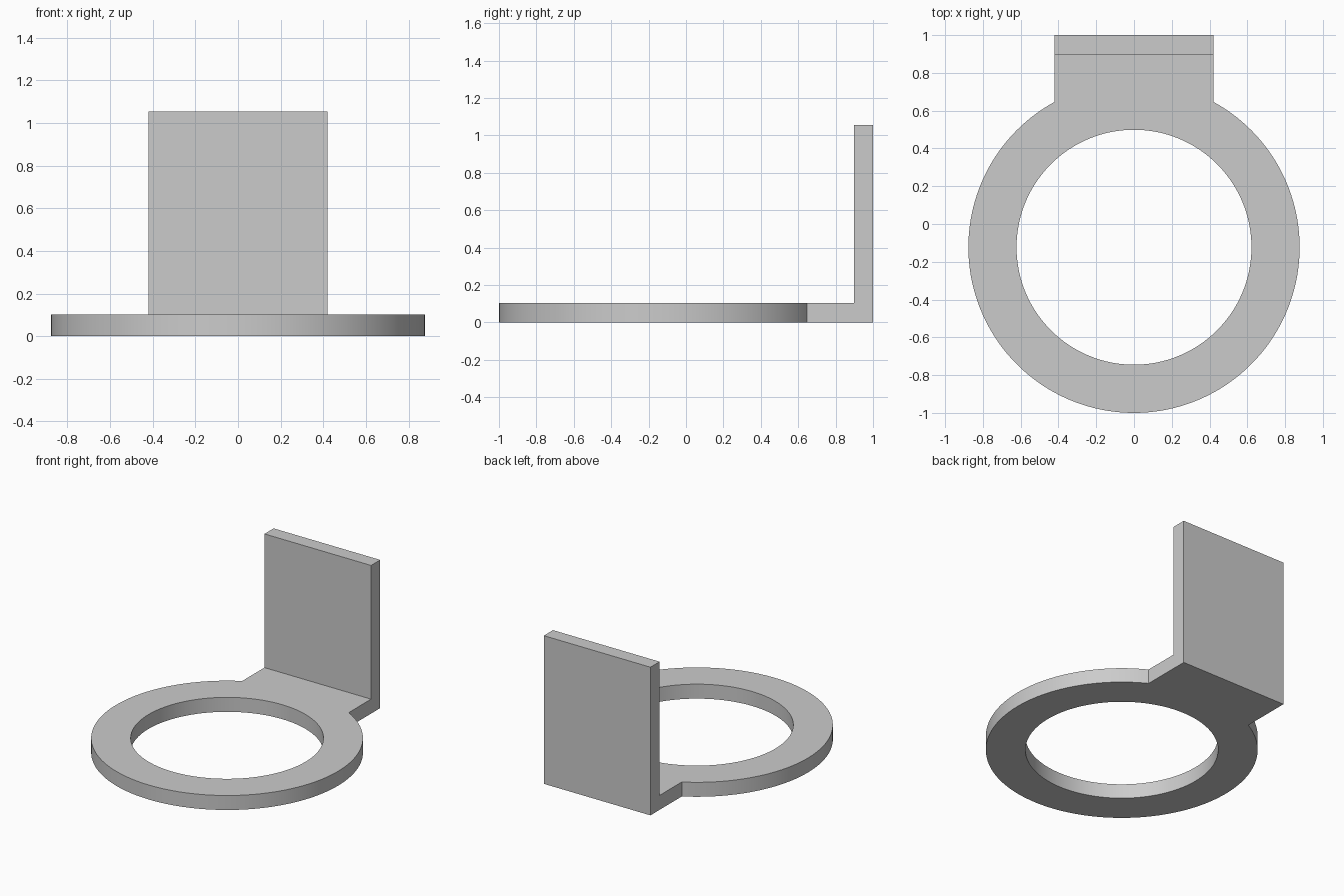
import bpy, bmesh, math

cube = bpy.data.objects.get("Cube")
if cube:
    bpy.data.objects.remove(cube, do_unlink=True)

THICK, HEIGHT = 0.103, 1.055      # sheet thickness, upright height
OUTER, INNER = 0.877, 0.622       # ring radii
RING_Y = OUTER - 1.0              # ring centre
HALF_W, BACK = 0.42, 1.0          # tab half width and back edge
SEGMENTS = 128

grey = bpy.data.materials.new("plain grey")
grey.use_nodes = True
colour = (0.6, 0.6, 0.6, 1.0)
grey.diffuse_color = colour
grey.node_tree.nodes["Principled BSDF"].inputs["Base Color"].default_value = colour

# Base outline: round ring that runs into a straight tab at the back
start = math.acos(HALF_W / OUTER)
sweep = math.pi + 2 * start
outline = []
for i in range(SEGMENTS + 1):
    a = math.pi - start + sweep * i / SEGMENTS
    outline.append((OUTER * math.cos(a), RING_Y + OUTER * math.sin(a)))
fold = BACK - THICK
outline += [(HALF_W, fold), (HALF_W, BACK), (-HALF_W, BACK), (-HALF_W, fold)]

bm = bmesh.new()
bottom = bm.faces.new([bm.verts.new((x, y, 0)) for x, y in outline])
top = bmesh.ops.extrude_face_region(bm, geom=[bottom], use_keep_orig=True)["geom"]
top_verts = [g for g in top if isinstance(g, bmesh.types.BMVert)]
bmesh.ops.translate(bm, verts=top_verts, vec=(0, 0, THICK))

# Upright plate: split off the rear strip of the tab and raise it
fold_verts = [v for v in top_verts if abs(v.co.y - fold) < 1e-4]
bmesh.ops.connect_verts(bm, verts=fold_verts)
strip = [f for f in bm.faces
         if all(v.co.z > THICK / 2 and v.co.y > fold - 1e-4 for v in f.verts)]
raised = bmesh.ops.extrude_face_region(bm, geom=strip)["geom"]
bmesh.ops.translate(bm, verts=[g for g in raised if isinstance(g, bmesh.types.BMVert)],
                    vec=(0, 0, HEIGHT - THICK))
bmesh.ops.recalc_face_normals(bm, faces=bm.faces[:])

mesh = bpy.data.meshes.new("ring_bracket")
bm.to_mesh(mesh)
bm.free()
mesh.materials.append(grey)
bracket = bpy.data.objects.new("ring_bracket", mesh)
bpy.context.collection.objects.link(bracket)

# Round hole through the ring
bpy.ops.mesh.primitive_cylinder_add(vertices=SEGMENTS, radius=INNER, depth=4 * THICK,
                                    location=(0, RING_Y, THICK / 2))
cutter = bpy.context.object
cutter.name = "hole_cutter"
cutter.hide_render = True
cutter.data.materials.append(grey)
hole = bracket.modifiers.new("hole", 'BOOLEAN')
hole.operation = 'DIFFERENCE'
hole.solver = 'EXACT'
hole.object = cutter

bpy.ops.object.select_all(action='DESELECT')
bracket.select_set(True)
bpy.context.view_layer.objects.active = bracket
bpy.ops.object.modifier_apply(modifier=hole.name)
bpy.data.objects.remove(cutter, do_unlink=True)
bpy.ops.object.shade_smooth_by_angle(angle=math.radians(30))
